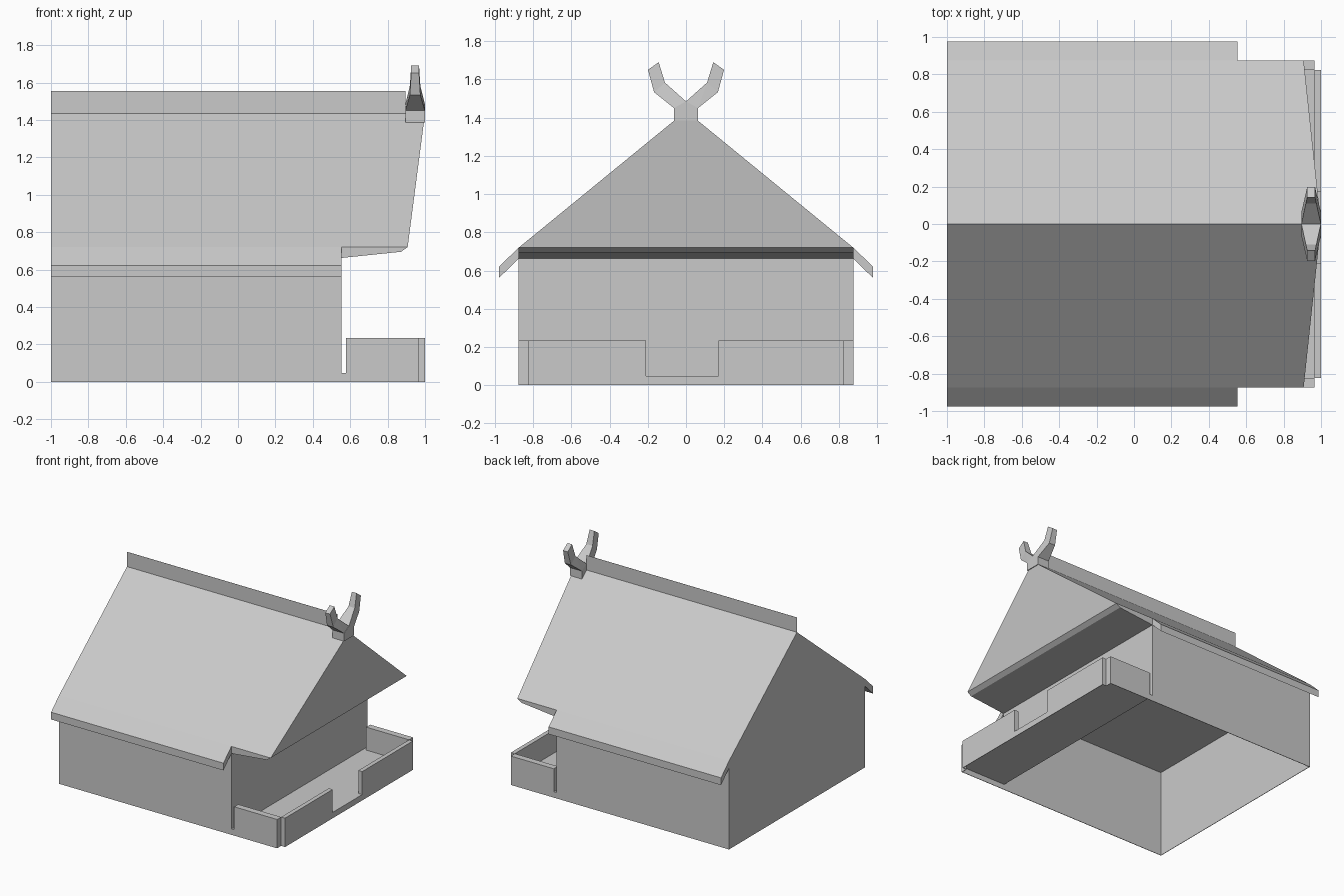
import bpy, bmesh
from itertools import product

cube = bpy.data.objects.get("Cube")
if cube:
    bpy.data.objects.remove(cube, do_unlink=True)

grey = bpy.data.materials.new("plain_grey")
grey.use_nodes = True
COLOUR = (0.59, 0.59, 0.59, 1)
grey.diffuse_color = COLOUR
bsdf = next(n for n in grey.node_tree.nodes if n.type == 'BSDF_PRINCIPLED')
bsdf.inputs["Base Color"].default_value = COLOUR


def solid(name, *clouds):
    """One object made of convex solids, each wrapped around a set of points."""
    mesh = bpy.data.meshes.new(name)
    bm = bmesh.new()
    for points in clouds:
        verts = [bm.verts.new(p) for p in points]
        bmesh.ops.convex_hull(bm, input=verts)
    bmesh.ops.dissolve_limit(bm, angle_limit=0.01, verts=bm.verts, edges=bm.edges)
    bmesh.ops.recalc_face_normals(bm, faces=bm.faces)
    bm.to_mesh(mesh)
    bm.free()
    mesh.materials.append(grey)
    obj = bpy.data.objects.new(name, mesh)
    bpy.context.collection.objects.link(obj)
    return obj


def box(x0, x1, y0, y1, z0, z1):
    return list(product((x0, x1), (y0, y1), (z0, z1)))


def along_x(x0, x1, profile):
    return [(x, y, z) for x in (x0, x1) for y, z in profile]


def across(profile):
    return [(x, s * SIDE, z) for s in (-1, 1) for x, z in profile]


BACK, WALL_X, FRONT = -1.0, 0.553, 1.0
SIDE, EAVE, TOP = 0.875, 0.72, 1.435
SOFFIT, T = 0.662, 0.004
FLOOR, RAIL, RAIL_X, RAIL_Y = 0.048, 0.235, 0.965, 0.823
SIDES = (("right", -1), ("left", 1))

# Hollow house walls, open underneath
for name, s in SIDES:
    solid(name + "_wall", box(BACK, WALL_X, s * (SIDE - T), s * SIDE, 0, EAVE))
solid("rear_wall", box(BACK, BACK + T, -SIDE + T, SIDE - T, 0, EAVE))
solid("porch_wall", box(WALL_X - T, WALL_X, -SIDE + T, SIDE - T, FLOOR - T, EAVE))

# Roof with leaning gable, and the sloping soffit that hangs over the porch
GABLE_X = 0.907
solid("roof", across([(BACK, EAVE), (GABLE_X, EAVE)])
      + [(BACK, 0, TOP), (FRONT, 0, TOP)])
solid("porch_soffit", across([(WALL_X, EAVE), (WALL_X, SOFFIT),
                              (0.872, 0.695), (GABLE_X, EAVE)]))

# Overhanging eaves beside the house walls
for name, s in SIDES:
    solid(name + "_eave", along_x(BACK, WALL_X, [
        (s * SIDE, EAVE), (s * 0.977, 0.622), (s * 0.977, 0.563), (s * SIDE, SOFFIT)]))

# Thin upright board along the ridge
solid("ridge_board", box(BACK, 0.895, -0.0005, 0.0005, TOP - 0.01, 1.555))

# Finial block and pair of bent horns
solid("finial_base", along_x(0.895, FRONT, [
    (-0.063, 1.385), (0.063, 1.385), (0.063, 1.45), (0, 1.485), (-0.063, 1.45)]))
# Each section: half width, inner y and z, outer y and z
SECTIONS = [(0.052, 0, 1.485, 0.063, 1.45),
            (0.028, 0.11, 1.583, 0.167, 1.533),
            (0.021, 0.143, 1.69, 0.199, 1.65)]


def section(data, s):
    w, yi, zi, yo, zo = data
    return along_x(0.947 - w, 0.947 + w, [(s * yi, zi), (s * yo, zo)])


for name, s in SIDES:
    solid(name + "_horn", *[section(a, s) + section(b, s)
                            for a, b in zip(SECTIONS, SECTIONS[1:])])

# Thin porch floor with notched corners, on skirts that are open underneath
solid("porch_floor", box(WALL_X, RAIL_X, -SIDE, SIDE, FLOOR - T, FLOOR),
      box(RAIL_X, FRONT, -RAIL_Y, RAIL_Y, FLOOR - T, FLOOR))
solid("porch_front_skirt", box(FRONT - T, FRONT, -RAIL_Y, RAIL_Y, 0, FLOOR))
for name, s in SIDES:
    solid(name + "_porch_skirt",
          box(WALL_X, RAIL_X, s * (SIDE - T), s * SIDE, 0, FLOOR),
          box(RAIL_X - T, RAIL_X, s * RAIL_Y, s * SIDE, 0, FLOOR),
          box(RAIL_X, FRONT, s * (RAIL_Y - T), s * RAIL_Y, 0, FLOOR))

# Porch parapets, with a gap beside the house and an entrance in front
for name, s in SIDES:
    solid(name + "_parapet", box(0.578, RAIL_X, s * RAIL_Y, s * SIDE, FLOOR, RAIL))
solid("front_right_parapet", box(RAIL_X, FRONT, -RAIL_Y, -0.21, FLOOR, RAIL))
solid("front_left_parapet", box(RAIL_X, FRONT, 0.17, RAIL_Y, FLOOR, RAIL))
